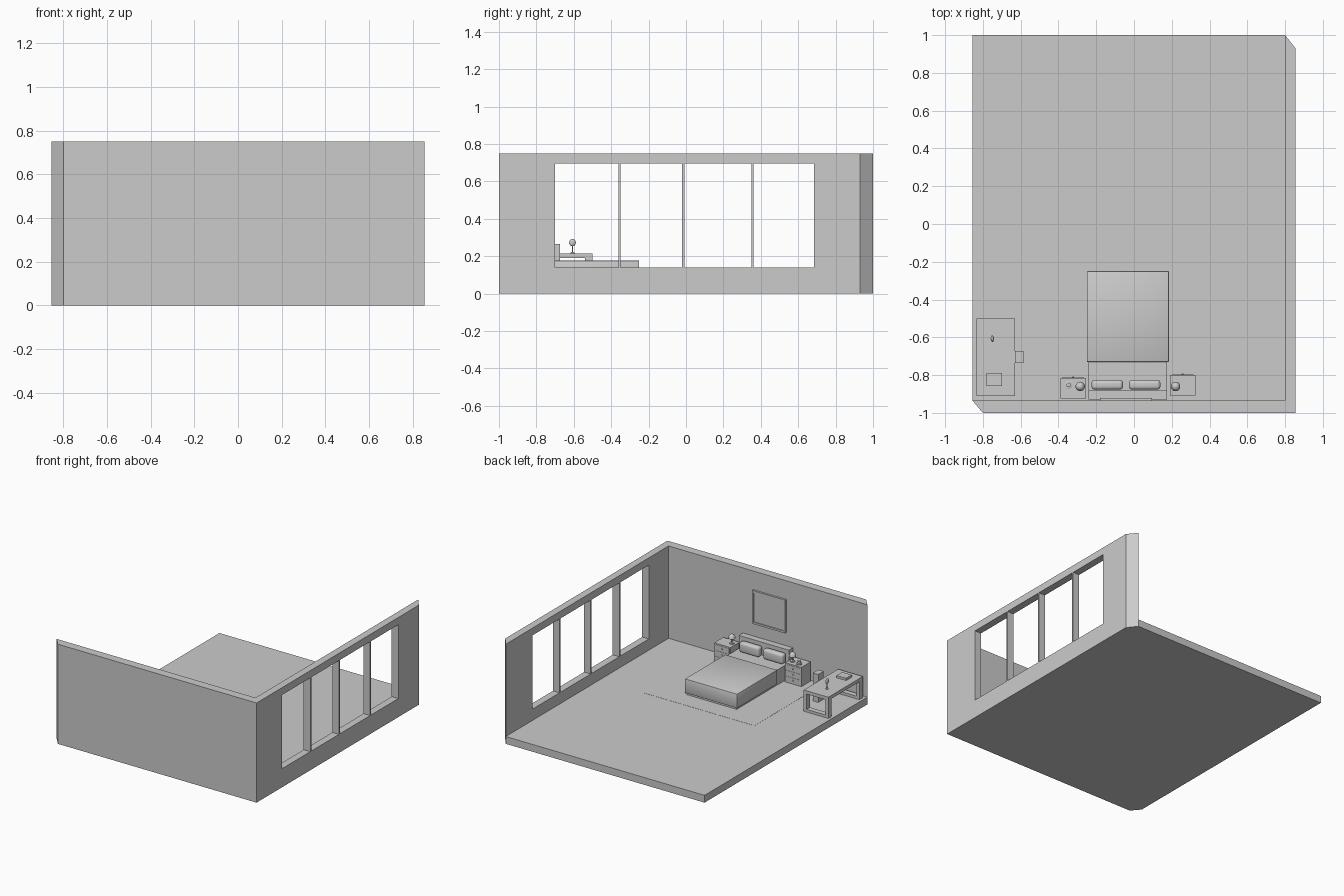
import bpy, bmesh, math

if "Cube" in bpy.data.objects:
    bpy.data.objects.remove(bpy.data.objects["Cube"])

mat = bpy.data.materials.new("plain grey")
mat.diffuse_color = (0.6, 0.6, 0.6, 1)
mat.use_nodes = True
mat.node_tree.nodes["Principled BSDF"].inputs["Base Color"].default_value = mat.diffuse_color
FLOOR = 0.055


def finish(name, bm, smooth=False):
    bmesh.ops.recalc_face_normals(bm, faces=bm.faces)
    me = bpy.data.meshes.new(name)
    bm.to_mesh(me)
    bm.free()
    ob = bpy.data.objects.new(name, me)
    bpy.context.collection.objects.link(ob)
    me.materials.append(mat)
    if smooth:
        bpy.ops.object.select_all(action='DESELECT')
        ob.select_set(True)
        bpy.context.view_layer.objects.active = ob
        bpy.ops.object.shade_smooth_by_angle(angle=math.radians(40))
    return ob


def prism(name, pts, z0, z1):
    bm = bmesh.new()
    face = bm.faces.new([bm.verts.new((x, y, z0)) for x, y in pts])
    ext = bmesh.ops.extrude_face_region(bm, geom=[face])
    for v in ext["geom"]:
        if isinstance(v, bmesh.types.BMVert):
            v.co.z = z1
    return finish(name, bm)


def box(name, x0, x1, y0, y1, z0, z1, bevel=0, segs=2):
    bm = bmesh.new()
    bmesh.ops.create_cube(bm, size=1)
    for v in bm.verts:
        v.co = (x1 if v.co.x > 0 else x0, y1 if v.co.y > 0 else y0, z1 if v.co.z > 0 else z0)
    if bevel:
        bmesh.ops.bevel(bm, geom=bm.edges[:], offset=bevel, segments=segs, profile=0.5, affect='EDGES')
    return finish(name, bm, bevel > 0)


def lathe(name, x, y, profile, n=20):
    """Spin an (r, z) profile about a vertical axis, closing both ends."""
    bm = bmesh.new()
    rings = [[bm.verts.new((x + r * math.cos(2 * math.pi * i / n), y + r * math.sin(2 * math.pi * i / n), z))
              for i in range(n)] for r, z in profile]
    for a, b in zip(rings, rings[1:]):
        for i in range(n):
            bm.faces.new((a[i], a[(i + 1) % n], b[(i + 1) % n], b[i]))
    bm.faces.new(rings[0])
    bm.faces.new(rings[-1])
    return finish(name, bm, True)


def ball(name, loc, scale, segs=12):
    bm = bmesh.new()
    bmesh.ops.create_uvsphere(bm, u_segments=segs, v_segments=8, radius=1)
    for v in bm.verts:
        v.co = [c + s * p for c, s, p in zip(loc, scale, v.co)]
    return finish(name, bm, True)


# Room shell: floor slab and L-shaped wall with chamfered ends
prism("floor", [(-0.855, -0.935), (0.8, -0.935), (0.8, 1), (-0.855, 1)], 0, FLOOR)
walls = prism("walls", [(-0.8, -1), (0.855, -1), (0.855, 0.93), (0.8, 1), (0.8, -0.935), (-0.855, -0.935)], 0, 0.75)

# Four window openings, leaving three mullions
for y0, y1 in [(-0.7, -0.361), (-0.349, -0.021), (-0.009, 0.349), (0.361, 0.685)]:
    cutter = box("window_cutter", 0.7, 0.95, y0, y1, 0.14, 0.695)
    cutter.hide_render = True
    mod = walls.modifiers.new("window", 'BOOLEAN')
    mod.operation = 'DIFFERENCE'
    mod.solver = 'EXACT'
    mod.object = cutter
    bpy.context.view_layer.objects.active = walls
    bpy.ops.object.modifier_apply(modifier=mod.name)
    bpy.data.objects.remove(cutter)

# Rug, almost flush with the floor
box("rug", -0.49, 0.425, -0.75, -0.115, FLOOR - 0.01, FLOOR + 0.001)

# Bed
box("bed_base", -0.24, 0.175, -0.88, -0.26, FLOOR, 0.1)
box("mattress", -0.24, 0.175, -0.88, -0.26, 0.1, 0.168)
box("blanket", -0.25, 0.185, -0.73, -0.25, 0.07, 0.177, 0.004)
box("headboard", -0.24, 0.175, -0.928, -0.88, FLOOR, 0.265)
for x0 in (-0.225, -0.027):
    box("pillow", x0, x0 + 0.167, -0.877, -0.825, 0.168, 0.245, 0.018, 4)

# Nightstands with three drawers each
for x0, y0, y1 in [(-0.39, -0.925, -0.815), (0.19, -0.908, -0.8)]:
    box("nightstand", x0, x0 + 0.135, y0, y1, FLOOR, 0.2)
    for k in range(3):
        z = 0.065 + k * 0.044
        box("drawer_front", x0 + 0.01, x0 + 0.125, y1 - 0.002, y1 + 0.002, z, z + 0.037)
        ball("drawer_knob", (x0 + 0.0675, y1 + 0.004, z + 0.018), (0.005, 0.005, 0.005), 8)

# Bedside lamps
for x in (-0.285, 0.22):
    lathe("lamp_stand", x, -0.86, [(0.017, 0.2), (0.017, 0.206), (0.005, 0.209), (0.005, 0.25)])
    lathe("lamp_shade", x, -0.86, [(0.025, 0.24), (0.023, 0.252), (0.017, 0.264), (0.008, 0.27)])
lathe("cup", -0.345, -0.852, [(0.021, 0.2), (0.021, 0.207), (0.012, 0.209), (0.012, 0.225)])

# Picture frame on the wall
X0, X1, Z0, Z1, W = -0.18, 0.095, 0.36, 0.61, 0.014
box("picture", X0 + W, X1 - W, -0.937, -0.927, Z0 + W, Z1 - W)
for z in (Z0, Z1 - W):
    box("picture_frame_rail", X0, X1, -0.937, -0.92, z, z + W)
for x in (X0, X1 - W):
    box("picture_frame_side", x, x + W, -0.937, -0.92, Z0 + W, Z1 - W)

# Desk: top slab on two open rectangular end frames
box("desk_top", -0.835, -0.63, -0.91, -0.5, 0.19, 0.215)
for y0 in (-0.91, -0.54):
    for x0 in (-0.835, -0.653):
        box("desk_leg", x0, x0 + 0.023, y0, y0 + 0.04, FLOOR, 0.19)
    box("desk_foot_rail", -0.812, -0.653, y0, y0 + 0.04, FLOOR, 0.075)
box("book", -0.78, -0.7, -0.857, -0.79, 0.215, 0.232)
box("chair_back", -0.63, -0.585, -0.737, -0.673, FLOOR, 0.265)

# Small round ornament on the desk
lathe("ornament_stand", -0.75, -0.607, [(0.01, 0.215), (0.01, 0.219), (0.003, 0.223), (0.003, 0.258)], 12)
ball("ornament_disc", (-0.75, -0.607, 0.273), (0.009, 0.018, 0.02))
